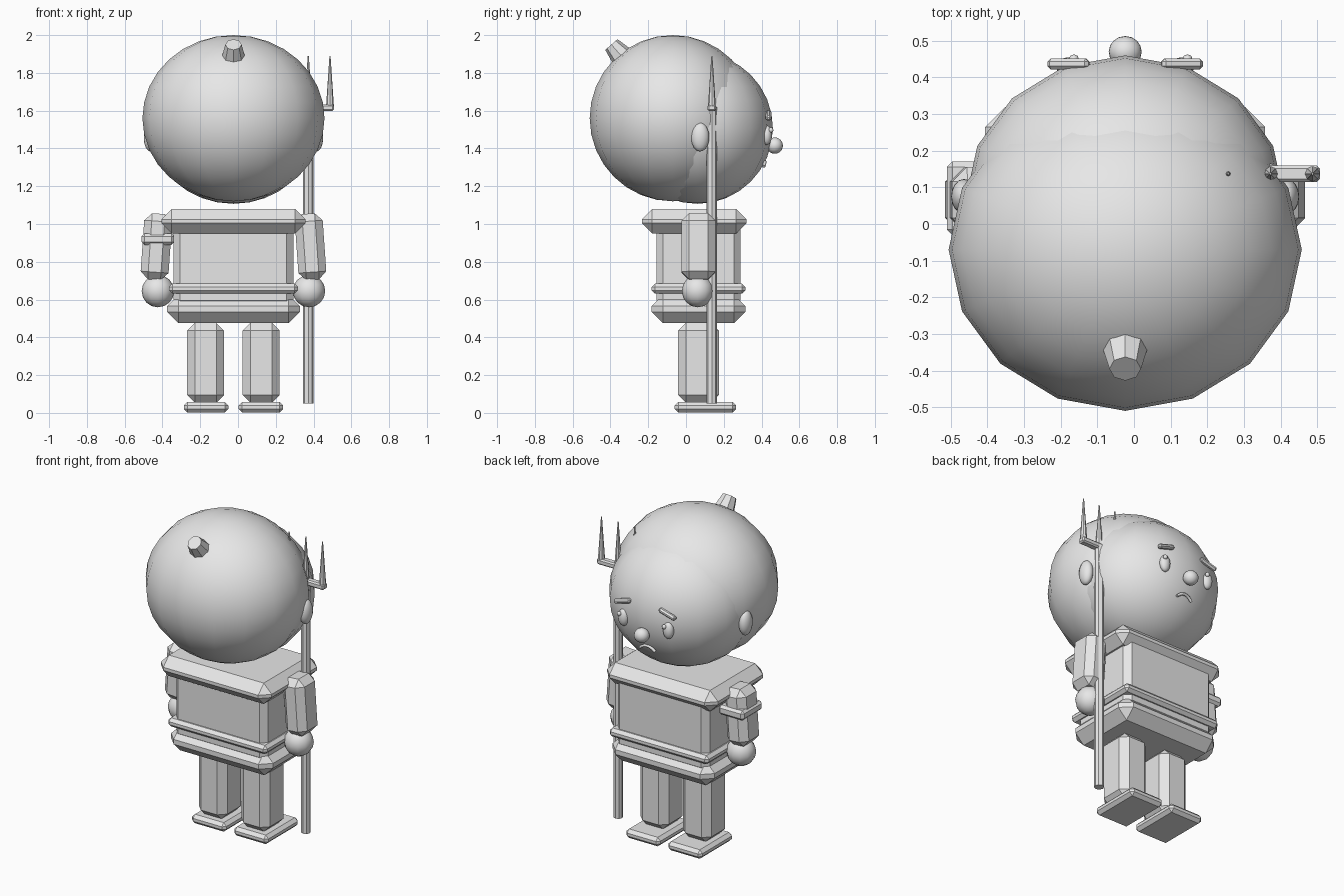
import bpy, bmesh, math
from mathutils import Matrix, Vector

if "Cube" in bpy.data.objects:
    bpy.data.objects.remove(bpy.data.objects["Cube"])

CX = -0.024   # body centre line
BY = 0.066    # body depth centre

grey = bpy.data.materials.new("plain_grey")
grey.diffuse_color = (0.8, 0.8, 0.8, 1)
grey.use_nodes = True
grey.node_tree.nodes["Principled BSDF"].inputs["Base Color"].default_value = grey.diffuse_color


def finish(name, bm, loc, rot=(0, 0, 0), smooth=False):
    bmesh.ops.recalc_face_normals(bm, faces=bm.faces)
    for f in bm.faces:
        f.smooth = smooth
    me = bpy.data.meshes.new(name)
    bm.to_mesh(me)
    bm.free()
    me.materials.append(grey)
    ob = bpy.data.objects.new(name, me)
    ob.location = loc
    ob.rotation_euler = rot
    bpy.context.collection.objects.link(ob)
    return ob


def box(name, loc, half, bevel, rot=(0, 0, 0)):
    """Chamfered box from its half sizes."""
    bm = bmesh.new()
    bmesh.ops.create_cube(bm, size=2, matrix=Matrix.Diagonal((*half, 1)))
    bmesh.ops.bevel(bm, geom=bm.edges[:], offset=bevel, segments=1,
                    affect='EDGES', clamp_overlap=True)
    return finish(name, bm, loc, rot)


def ball(name, loc, radii, segs=16, rings=12):
    bm = bmesh.new()
    bmesh.ops.create_uvsphere(bm, u_segments=segs, v_segments=rings, radius=1,
                              matrix=Matrix.Diagonal((*radii, 1)))
    return finish(name, bm, loc, smooth=True)


def cone(name, a, b, r1, r2, sides):
    """Tapered prism from point a to point b."""
    a, b = Vector(a), Vector(b)
    bm = bmesh.new()
    bmesh.ops.create_cone(bm, cap_ends=True, segments=sides, radius1=r1,
                          radius2=r2, depth=(b - a).length)
    rot = (b - a).to_track_quat('Z', 'Y').to_euler()
    return finish(name, bm, (a + b) / 2, rot)


# Head: hair cap overlapping the face ball
ball("hair_cap", (CX, -0.07, 1.56), (0.482, 0.44, 0.44), 16, 16)
ball("face", (CX, 0.06, 1.507), (0.437, 0.40, 0.40), 16, 16)
cone("topknot", (CX, -0.325, 1.87), (CX, -0.395, 1.95), 0.066, 0.043, 8)
ball("nose", (CX, 0.47, 1.415), (0.045, 0.043, 0.043))

for side, s in (("left", -1), ("right", 1)):
    # Face details
    ex = CX + s * 0.155
    ball(side + "_eye", (ex, 0.428, 1.47), (0.033, 0.027, 0.052))
    ball(side + "_eye_glint", (ex + 0.015, 0.45, 1.497), (0.014, 0.013, 0.014), 8, 6)
    box(side + "_brow", (ex, 0.437, 1.575), (0.058, 0.015, 0.014), 0.009,
        (0, s * math.radians(16), 0))
    ball(side + "_ear", (CX + s * 0.44, 0.075, 1.46), (0.035, 0.048, 0.076))
    # Arms and hands
    box(side + "_arm", (CX + s * 0.408, BY, 0.88), (0.074, 0.09, 0.175), 0.04,
        (0, -s * math.radians(4), 0))
    ball(side + "_hand", (CX + s * 0.40, 0.062, 0.645), (0.086, 0.084, 0.086), 12, 8)
    # Legs and feet
    box(side + "_leg", (CX + s * 0.147, BY, 0.265), (0.098, 0.108, 0.212), 0.042)
    box(side + "_foot", (CX + s * 0.118 + s * 0.027, 0.103, 0.03),
        (0.118, 0.163, 0.028), 0.019)

box("armband", (CX - 0.4, 0.07, 0.92), (0.087, 0.1, 0.03), 0.015)

# Frowning mouth
cu = bpy.data.curves.new("mouth", 'CURVE')
cu.dimensions = '3D'
cu.bevel_depth = 0.009
cu.bevel_resolution = 1
cu.use_fill_caps = True
sp = cu.splines.new('POLY')
sp.points.add(6)
for i, p in enumerate(sp.points):
    t = i / 3 - 1
    p.co = (CX + 0.052 * t, 0.418 - 0.006 * t * t, 1.33 - 0.026 * t * t, 1)
cu.materials.append(grey)
bpy.context.collection.objects.link(bpy.data.objects.new("mouth", cu))

# Torso stack
box("collar", (CX, 0.043, 1.015), (0.382, 0.277, 0.065), 0.055)
box("torso", (CX, BY, 0.80), (0.317, 0.222, 0.24), 0.035)
box("belt", (CX, BY, 0.658), (0.342, 0.248, 0.027), 0.018)
box("pelvis", (CX, BY, 0.55), (0.352, 0.248, 0.075), 0.06)

# Three-pronged fork
FX, FY = 0.372, 0.137
cone("fork_shaft", (FX, FY, 0.05), (FX, FY, 1.62), 0.028, 0.028, 8)
box("fork_crossbar", (FX, FY, 1.615), (0.135, 0.022, 0.018), 0.008)
for n, dx in (("left", -0.115), ("middle", 0), ("right", 0.115)):
    cone(n + "_prong", (FX + dx, FY, 1.62), (FX + dx, FY, 1.89), 0.021, 0.003, 8)
